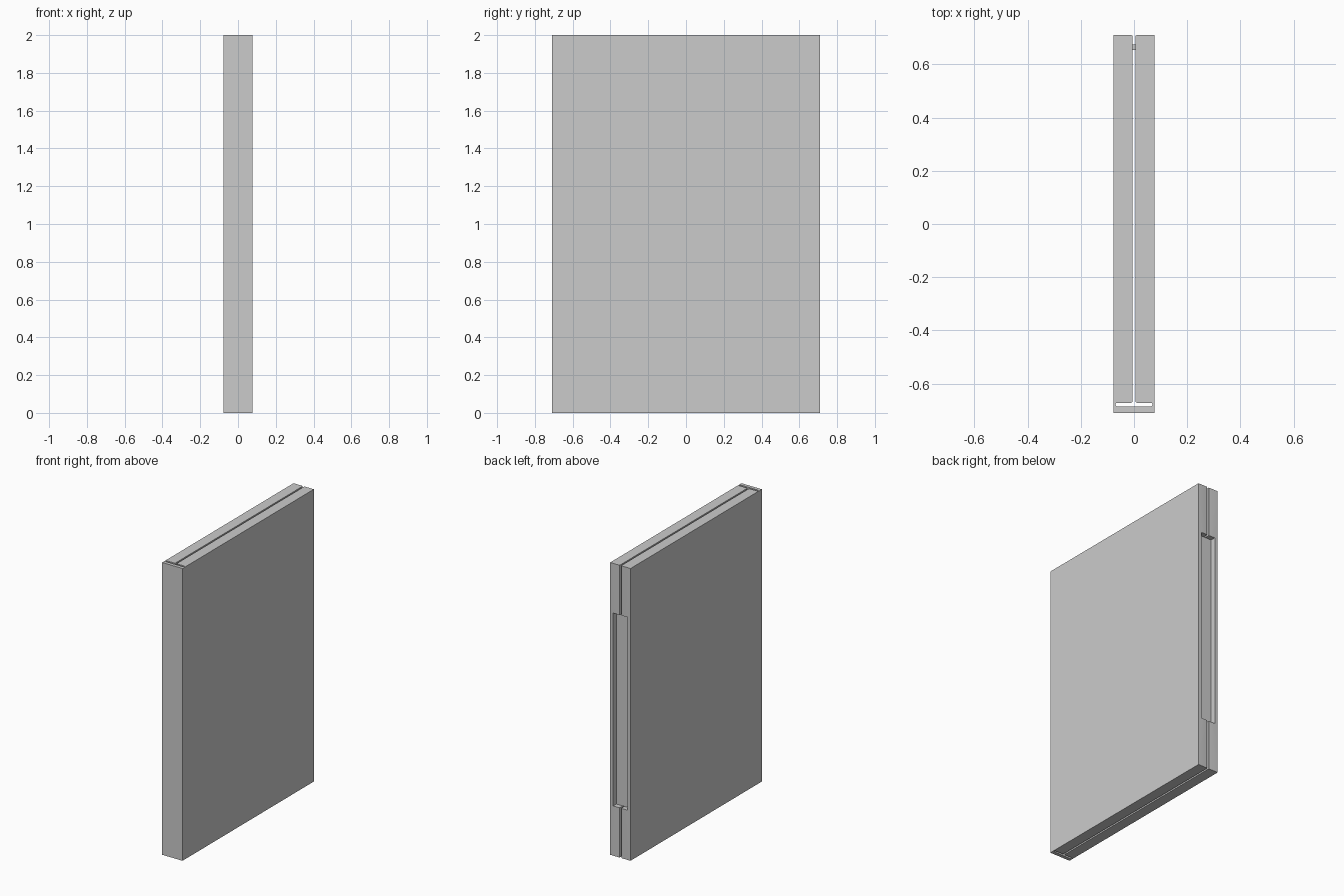
import bpy, bmesh, math

if "Cube" in bpy.data.objects:
    bpy.data.objects.remove(bpy.data.objects["Cube"])

W, D, H = 0.077, 0.71, 2.0        # half width, half depth, height
GAP = 0.0055                      # half width of the slit between the leaves
SLOT_X, SLOT_LO, SLOT_HI = 0.07, -0.686, -0.673   # hinge slot


def arc(cx, cy, r, a0, a1, n=6):
    angles = [math.radians(a0 + (a1 - a0) * i / n) for i in range(n + 1)]
    return [(cx + r * math.cos(a), cy + r * math.sin(a)) for a in angles]


def extrude(name, outline, z0, z1):
    bm = bmesh.new()
    face = bm.faces.new([bm.verts.new((x, y, z0)) for x, y in outline])
    new = bmesh.ops.extrude_face_region(bm, geom=[face])["geom"]
    bmesh.ops.translate(bm, vec=(0, 0, z1 - z0),
                        verts=[v for v in new if isinstance(v, bmesh.types.BMVert)])
    bmesh.ops.recalc_face_normals(bm, faces=bm.faces)
    mesh = bpy.data.meshes.new(name)
    bm.to_mesh(mesh)
    bm.free()
    obj = bpy.data.objects.new(name, mesh)
    bpy.context.collection.objects.link(obj)
    return obj


def rect(x, y0, y1):
    return [(-x, y0), (x, y0), (x, y1), (-x, y1)]


# Folded case: spine and two leaves around a T-shaped slit, mirrored in x
r_end, r_in, r_lip = (SLOT_HI - SLOT_LO) / 2, 0.008, 0.004
half = [(W, -D), (W, D)]
half += arc(GAP + r_lip, D - r_lip, r_lip, 90, 180)
half += arc(GAP + r_in, SLOT_HI + r_in, r_in, 180, 270)
half += arc(SLOT_X - r_end, SLOT_LO + r_end, r_end, 90, -90)
case = extrude("folded_case", half + [(-x, y) for x, y in reversed(half)], 0, H)

# Recess in the opening edge
PX, Z0, Z1, FLOOR = 0.054, 0.34, 1.66, 0.675
cutter = extrude("recess_cutter", rect(PX, FLOOR - 0.02, D + 0.05), Z0, Z1)
cutter.hide_render = True
cutter.hide_set(True)
mod = case.modifiers.new("recess", 'BOOLEAN')
mod.operation, mod.solver, mod.object = 'DIFFERENCE', 'EXACT', cutter

# Plate closing the floor of the recess across the slit
extrude("recess_plate", rect(PX, FLOOR - 0.02, FLOOR), Z0, Z1)

# Apply the cut and remove the helper
bpy.context.view_layer.objects.active = case
case.select_set(True)
bpy.ops.object.modifier_apply(modifier=mod.name)
bpy.data.objects.remove(cutter)
bpy.ops.object.shade_smooth_by_angle(angle=math.radians(30))
